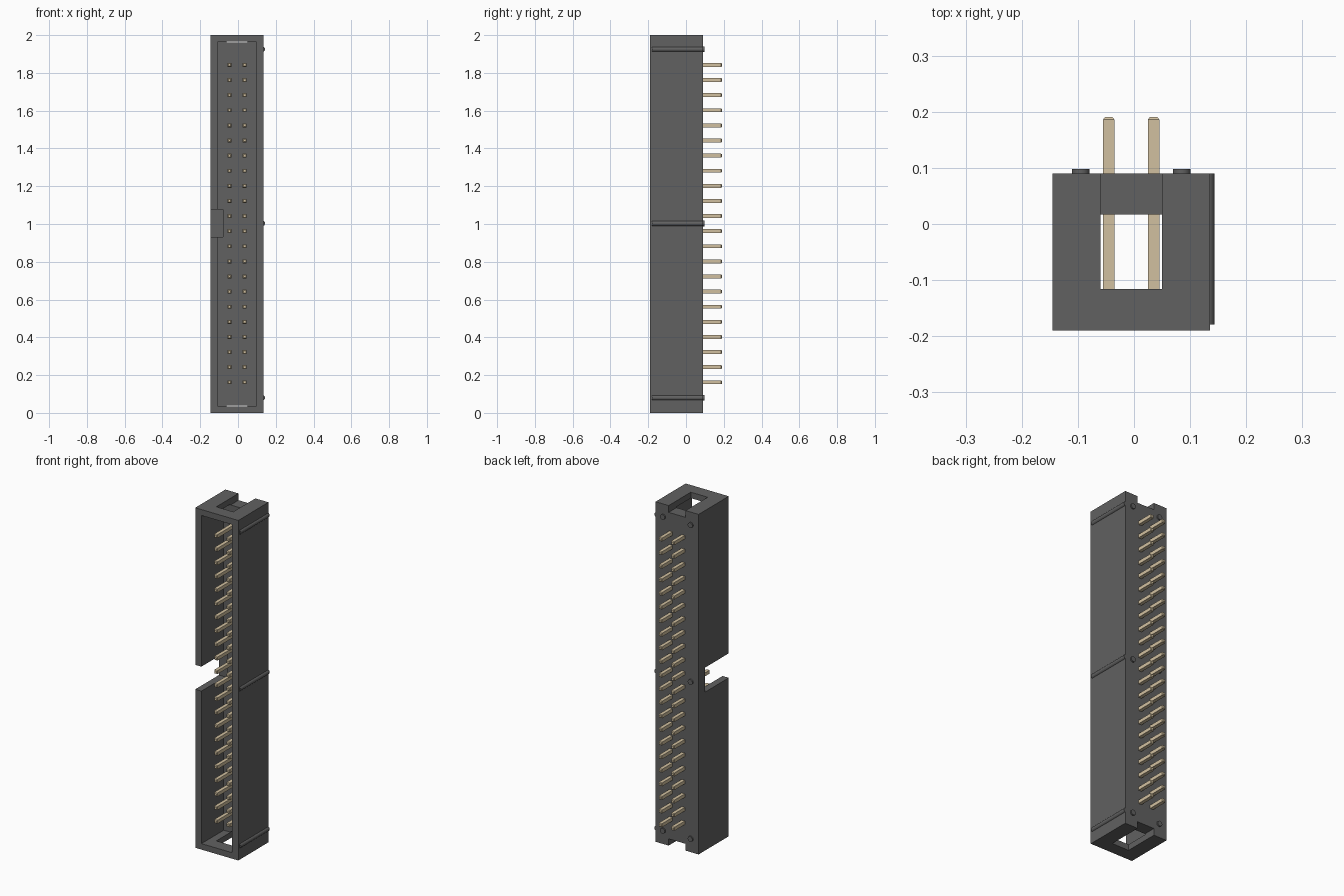
import bpy, bmesh, math
from mathutils import Matrix, Vector

if "Cube" in bpy.data.objects:
    bpy.data.objects.remove(bpy.data.objects["Cube"])


def material(name, rgb):
    m = bpy.data.materials.new(name)
    m.diffuse_color = (*rgb, 1)
    m.use_nodes = True
    m.node_tree.nodes["Principled BSDF"].inputs["Base Color"].default_value = m.diffuse_color
    return m


DARK = material("dark_plastic", (0.12, 0.12, 0.12))
TIN = material("pale_gold", (0.64, 0.53, 0.35))


def finish(name, bm, mat):
    bmesh.ops.recalc_face_normals(bm, faces=bm.faces)
    mesh = bpy.data.meshes.new(name)
    bm.to_mesh(mesh)
    bm.free()
    ob = bpy.data.objects.new(name, mesh)
    bpy.context.collection.objects.link(ob)
    mesh.materials.append(mat)
    return ob


def box(name, x, y, z, mat=DARK):
    bm = bmesh.new()
    bmesh.ops.create_cube(bm, size=1)
    for v in bm.verts:
        v.co = Vector([(r[0] + r[1]) / 2 + c * (r[1] - r[0]) for r, c in zip((x, y, z), v.co)])
    return finish(name, bm, mat)


def rod(bm, x, z, r, y0, y1, sides=24):
    # cylinder running along y
    m = Matrix.Translation((x, (y0 + y1) / 2, z)) @ Matrix.Rotation(math.pi / 2, 4, 'X')
    bmesh.ops.create_cone(bm, cap_ends=True, segments=sides, radius1=r, radius2=r,
                          depth=y1 - y0, matrix=m)


def shade(ob):
    bpy.ops.object.select_all(action='DESELECT')
    ob.select_set(True)
    bpy.context.view_layer.objects.active = ob
    bpy.ops.object.shade_smooth_by_angle(angle=math.radians(35))


# Shrouded housing: block with front cavity, end windows and key slot cut away
body = box("housing", (-0.145, 0.135), (-0.19, 0.09), (0, 2))
cutters = [
    box("cavity_cutter", (-0.105, 0.095), (-0.3, 0.017), (0.035, 1.965)),
    box("top_window_cutter", (-0.06, 0.05), (-0.116, 0.2), (1.96, 2.1)),
    box("bottom_window_cutter", (-0.06, 0.05), (-0.116, 0.2), (-0.1, 0.04)),
    box("key_slot_cutter", (-0.3, -0.08), (-0.3, 0.03), (0.932, 1.076)),
]
bpy.context.view_layer.objects.active = body
for c in cutters:
    mod = body.modifiers.new(c.name, 'BOOLEAN')
    mod.operation = 'DIFFERENCE'
    mod.solver = 'EXACT'
    mod.object = c
    bpy.ops.object.modifier_apply(modifier=mod.name)
for c in cutters:
    bpy.data.objects.remove(c, do_unlink=True)

# Half-round ribs on the right wall and standoff nubs on the back
ribs, nubs = bmesh.new(), bmesh.new()
for z in (0.08, 1.003, 1.925):
    rod(ribs, 0.13, z, 0.0135, -0.179, 0.09)
    for x in (-0.095, 0.085):
        rod(nubs, x, z, 0.0155, 0.08, 0.098)
shade(finish("side_ribs", ribs, DARK))
shade(finish("standoff_nubs", nubs, DARK))

# Two columns of square pins with chamfered tips
pins = bmesh.new()
profile = [(-0.145, 0.0065), (-0.14, 0.0103), (0.186, 0.0103), (0.191, 0.0065)]
for x in (-0.045, 0.035):
    for i in range(22):
        z = 0.162 + i * 0.08
        rings = [[pins.verts.new((x + h * a, y, z + h * b))
                  for a, b in ((-1, -1), (1, -1), (1, 1), (-1, 1))] for y, h in profile]
        pins.faces.new(rings[0])
        pins.faces.new(rings[-1])
        for lo, hi in zip(rings, rings[1:]):
            for k in range(4):
                n = (k + 1) % 4
                pins.faces.new((lo[k], lo[n], hi[n], hi[k]))
finish("contact_pins", pins, TIN)
